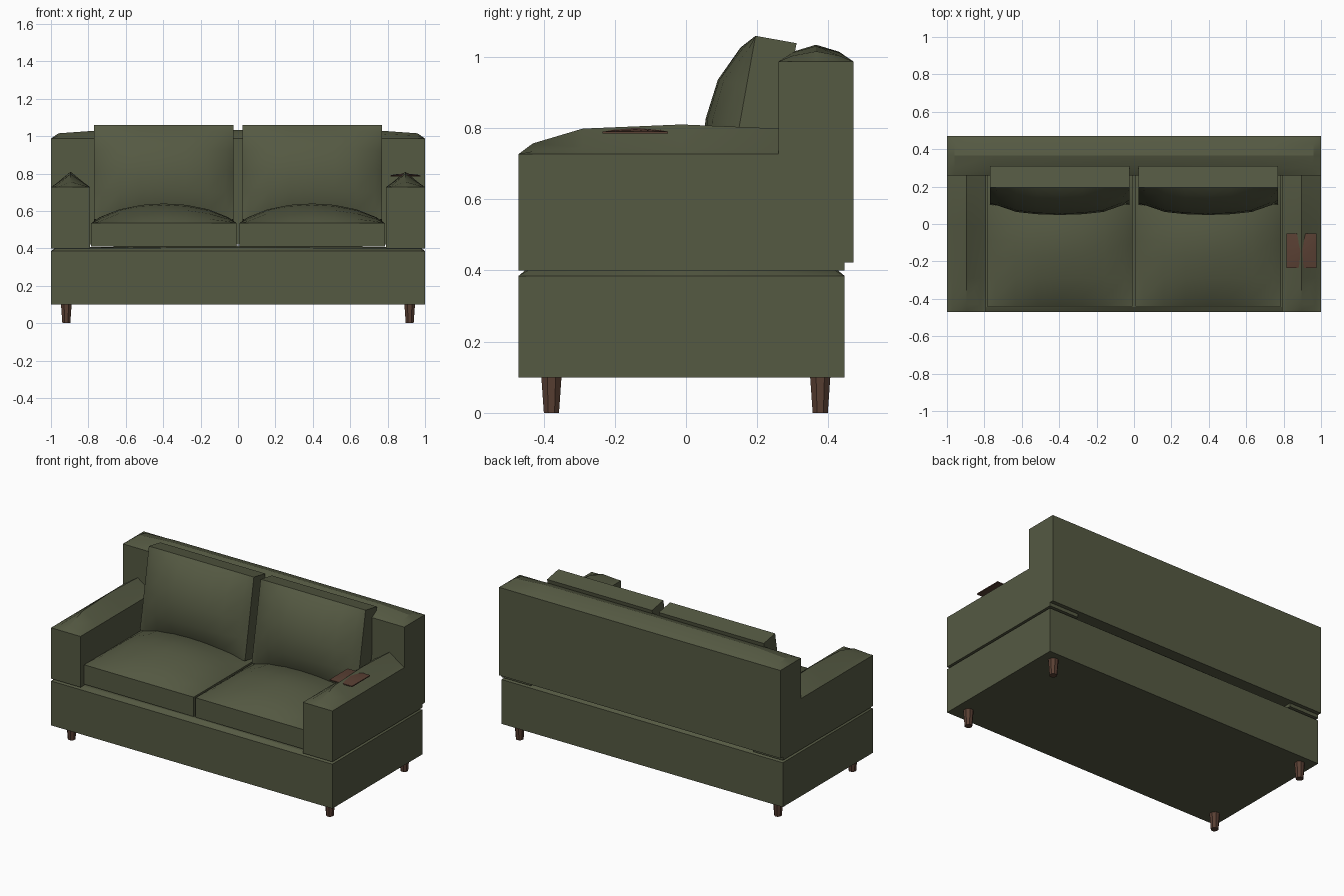
import bpy, bmesh, math

if "Cube" in bpy.data.objects:
    bpy.data.objects.remove(bpy.data.objects["Cube"])

def material(name, rgb):
    m = bpy.data.materials.new(name)
    m.diffuse_color = (*rgb, 1)
    m.use_nodes = True
    m.node_tree.nodes["Principled BSDF"].inputs["Base Color"].default_value = m.diffuse_color
    return m

FABRIC = material("olive_fabric", (0.09, 0.1, 0.055))
WOOD = material("dark_wood", (0.1, 0.05, 0.033))

def finish(bm, name, mat, loc=(0, 0, 0), rot=(0, 0, 0), smooth=False):
    bmesh.ops.recalc_face_normals(bm, faces=bm.faces)
    me = bpy.data.meshes.new(name)
    bm.to_mesh(me)
    bm.free()
    me.materials.append(mat)
    ob = bpy.data.objects.new(name, me)
    bpy.context.collection.objects.link(ob)
    ob.location, ob.rotation_euler = loc, rot
    if smooth:
        bpy.ops.object.select_all(action='DESELECT')
        ob.select_set(True)
        bpy.context.view_layer.objects.active = ob
        bpy.ops.object.shade_smooth_by_angle(angle=math.radians(25))
    return ob

def spread(lo, hi, prof):
    """Mirror (inset, height) pairs from both ends, with a full-height middle."""
    left = [(lo + d, f) for d, f in prof]
    right = [(hi - d, f) for d, f in reversed(prof)]
    return left + [((lo + hi) / 2, 1)] + right

def pillow(name, x, y, z, dome, px, py, mat=FABRIC, **kw):
    """Box with a domed top; px and py give the dome profile along each axis."""
    bm = bmesh.new()
    xs, ys = spread(*x, [(0, 0)] + px), spread(*y, [(0, 0)] + py)
    g = [[bm.verts.new((a, b, z[1] + dome * f * h)) for b, h in ys] for a, f in xs]
    nx, ny = len(xs), len(ys)
    for i in range(nx - 1):
        for j in range(ny - 1):
            bm.faces.new((g[i][j], g[i + 1][j], g[i + 1][j + 1], g[i][j + 1]))
    rim = ([g[i][0] for i in range(nx)] + [g[-1][j] for j in range(1, ny)]
           + [g[i][-1] for i in range(nx - 2, -1, -1)]
           + [g[0][j] for j in range(ny - 2, 0, -1)])
    low = [bm.verts.new((v.co.x, v.co.y, z[0])) for v in rim]
    for k in range(len(rim)):
        n = (k + 1) % len(rim)
        bm.faces.new((rim[k], low[k], low[n], rim[n]))
    bm.faces.new(low)
    return finish(bm, name, mat, smooth=True, **kw)

# Base plinth with a chamfered, nearly flat top
pillow("base", (-1, 1), (-0.47, 0.445), (0.10, 0.385), 0.03,
       [(0.025, 0.7)], [(0.025, 0.7)])

# Backrest
pillow("backrest", (-1, 1), (0.26, 0.47), (0.422, 0.987), 0.047,
       [(0.04, 0.6), (0.25, 0.92)], [(0.04, 0.58)])

# Soft cushion profile shared by the seat and back cushions
seat_prof = [(0.045, 0.3), (0.15, 0.7), (0.27, 0.93)]
back_prof = [(0.04, 0.37), (0.14, 0.85)]
tilt = math.radians(79.8)

for s, side in ((-1, "left"), (1, "right")):
    # Arm with a ridged top
    pillow(side + "_arm", tuple(sorted((s, s * 0.79))), (-0.47, 0.445), (0.40, 0.727),
           0.083, [(0.03, 0.26)], [(0.04, 0.36), (0.18, 0.86)])
    # Seat cushion
    pillow(side + "_seat_cushion", tuple(sorted((s * 0.785, s * 0.007))), (-0.44, 0.262),
           (0.41, 0.535), 0.105, seat_prof, seat_prof)
    # Leaning back cushion, domed towards the front
    pillow(side + "_back_cushion", (-0.373, 0.373), (-0.256, 0.256), (-0.117, 0), 0.097,
           [(0.04, 0.37), (0.14, 0.8), (0.25, 0.95)], back_prof,
           loc=(s * 0.397, 0.15, 0.807), rot=(tilt, 0, 0))
    # Tapered legs
    for y, end in ((-0.378, "front"), (0.377, "back")):
        bm = bmesh.new()
        bmesh.ops.create_cone(bm, cap_ends=True, segments=8, radius1=0.023,
                              radius2=0.031, depth=0.105)
        finish(bm, f"{side}_{end}_leg", WOOD, (s * 0.918, y, 0.0525),
               (0, 0, math.radians(22.5)))

# Thin wooden tray resting on the right arm
pillow("arm_tray", (0.815, 0.975), (-0.235, -0.05), (0.784, 0.79), 0.011,
       [(0.02, 0.5)], [(0.03, 0.5)], mat=WOOD)
